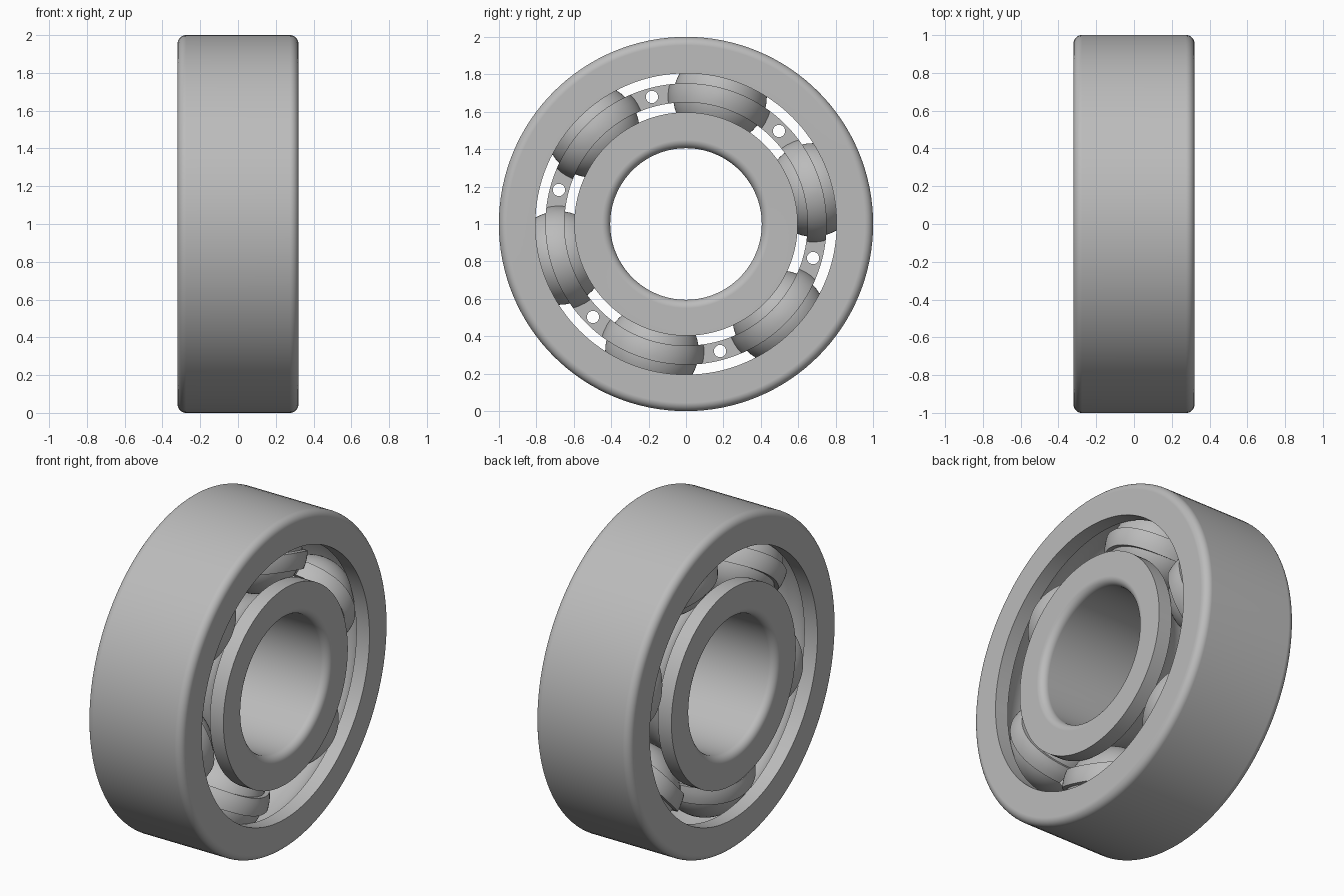
import bpy, bmesh
from math import sin, cos, pi, radians, sqrt
from mathutils import Vector, Matrix

cube = bpy.data.objects.get("Cube")
if cube:
    bpy.data.objects.remove(cube)

HALF = 0.32          # half width of the bearing
FILLET = 0.045
PITCH = 0.703        # radius of the ball circle
BALL = 0.25
POCKET = 0.28        # outer radius of the cage pockets
COUNT = 6
CENTRE = Vector((0, 0, 1))

steel = bpy.data.materials.new("steel grey")
steel.use_nodes = True
steel.diffuse_color = (0.5, 0.5, 0.5, 1)
steel.node_tree.nodes["Principled BSDF"].inputs["Base Color"].default_value = (0.5, 0.5, 0.5, 1)


def finish(name, bm):
    bmesh.ops.recalc_face_normals(bm, faces=bm.faces)
    mesh = bpy.data.meshes.new(name)
    bm.to_mesh(mesh)
    bm.free()
    mesh.materials.append(steel)
    obj = bpy.data.objects.new(name, mesh)
    bpy.context.collection.objects.link(obj)
    return obj


def select(obj):
    bpy.ops.object.select_all(action='DESELECT')
    obj.select_set(True)
    bpy.context.view_layer.objects.active = obj


def smooth(obj):
    select(obj)
    bpy.ops.object.shade_smooth_by_angle(angle=radians(30))
    obj.modifiers.new("face_normals", 'WEIGHTED_NORMAL').keep_sharp = True


def lathe(name, profile, steps=128):
    """Closed (x, radius) profile turned about the bearing axis."""
    bm = bmesh.new()
    verts = [bm.verts.new((x, 0, 1 + r)) for x, r in profile]
    edges = [bm.edges.new((a, b)) for a, b in zip(verts, verts[1:] + verts[:1])]
    bmesh.ops.spin(bm, geom=verts + edges, cent=CENTRE, axis=(1, 0, 0),
                   angle=2 * pi, steps=steps, use_merge=False)
    bmesh.ops.remove_doubles(bm, verts=bm.verts, dist=1e-4)
    return finish(name, bm)


def race(name, rim, land, side):
    """Ring with filleted rim and a ball groove; side is +1 for the outer ring."""
    points = []
    for sx, turns in ((-1, range(9)), (1, range(8, -1, -1))):
        for i in turns:
            a = i / 8 * pi / 2
            points.append((sx * (HALF - FILLET + FILLET * cos(a)),
                           rim - side * FILLET * (1 - sin(a))))
    points.append((HALF, land))
    groove = BALL + 0.003
    edge = sqrt(groove ** 2 - (land - PITCH) ** 2)
    start = math_angle = Vector((edge, abs(land - PITCH))).angle(Vector((1, 0)))
    for i in range(21):
        a = start + (pi - 2 * start) * i / 20
        points.append((groove * cos(a), PITCH + side * groove * sin(a)))
    points.append((-HALF, land))
    smooth(lathe(name, points))


def around(angle):
    return CENTRE + Vector((0, PITCH * cos(angle), PITCH * sin(angle)))


def ball_set(name, radius):
    bm = bmesh.new()
    for k in range(COUNT):
        place = Matrix.Translation(around(radians(15 + 60 * k))) @ Matrix.Rotation(pi / 2, 4, 'Y')
        bmesh.ops.create_uvsphere(bm, u_segments=48, v_segments=32, radius=radius, matrix=place)
    return finish(name, bm)


def combine(obj, cutter, operation):
    mod = obj.modifiers.new("cut", 'BOOLEAN')
    mod.operation, mod.solver, mod.object = operation, 'EXACT', cutter
    select(obj)
    bpy.ops.object.modifier_apply(modifier=mod.name)
    bpy.data.objects.remove(cutter)


def band(name, half, inner, outer):
    return lathe(name, [(-half, inner), (half, inner), (half, outer), (-half, outer)])


# Rings
race("outer_ring", 1.0, 0.805, 1)
race("inner_ring", 0.405, 0.597, -1)

# Balls
smooth(ball_set("balls", BALL))

# Cage: flat ring plus pocket shells, trimmed to a thin band
cage = ball_set("cage", POCKET)
combine(cage, band("flat_helper", 0.03, 0.62, 0.78), 'UNION')
combine(cage, band("band_helper", 0.4, 0.65, 0.752), 'INTERSECT')
combine(cage, ball_set("pocket_helper", BALL + 0.004), 'DIFFERENCE')

# Rivet holes midway between the balls
bm = bmesh.new()
for k in range(COUNT):
    place = Matrix.Translation(around(radians(45 + 60 * k))) @ Matrix.Rotation(pi / 2, 4, 'Y')
    bmesh.ops.create_cone(bm, cap_ends=True, segments=24, radius1=0.033, radius2=0.033,
                          depth=0.3, matrix=place)
combine(cage, finish("hole_helper", bm), 'DIFFERENCE')
smooth(cage)
